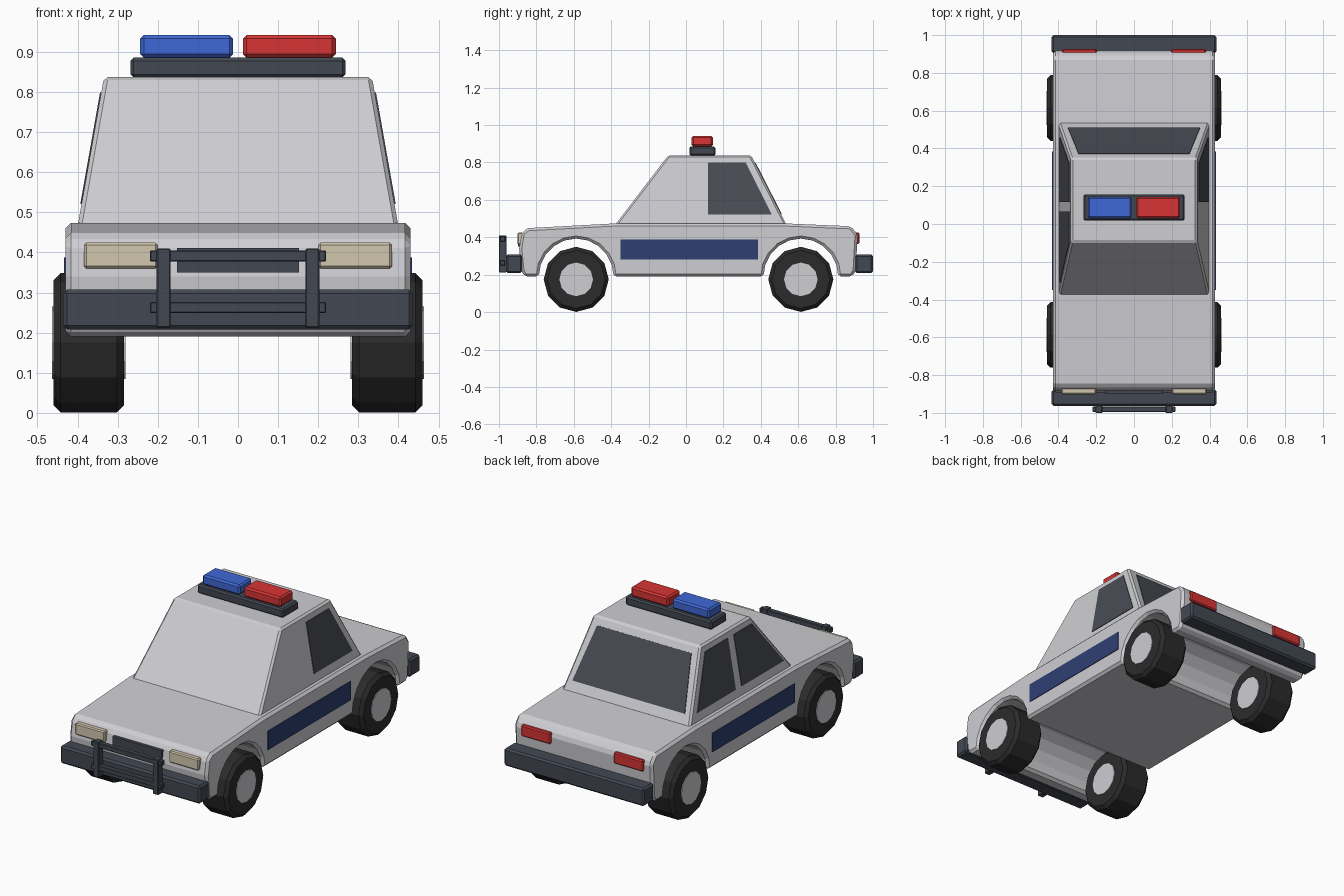
import bpy, bmesh, math
from mathutils import Vector

if "Cube" in bpy.data.objects:
    bpy.data.objects.remove(bpy.data.objects["Cube"])


def material(name, rgb):
    m = bpy.data.materials.new(name)
    m.diffuse_color = (*rgb, 1)
    m.use_nodes = True
    m.node_tree.nodes["Principled BSDF"].inputs["Base Color"].default_value = m.diffuse_color
    return m


PAINT = material("pale_grey_paint", (0.62, 0.62, 0.65))
DARK = material("slate_trim", (0.055, 0.065, 0.085))
GLASS = material("dark_glass", (0.065, 0.073, 0.09))
TYRE = material("black_rubber", (0.024, 0.024, 0.024))
NAVY = material("navy_stripe", (0.028, 0.05, 0.17))
RED = material("red_lamp", (0.68, 0.035, 0.035))
BLUE = material("blue_lamp", (0.05, 0.14, 0.68))
CREAM = material("cream_lamp", (0.65, 0.57, 0.42))


def finish(name, bm, mat, bevel=0, segments=1):
    bmesh.ops.recalc_face_normals(bm, faces=bm.faces)
    me = bpy.data.meshes.new(name)
    bm.to_mesh(me)
    bm.free()
    me.materials.append(mat)
    ob = bpy.data.objects.new(name, me)
    bpy.context.collection.objects.link(ob)
    if bevel:
        b = ob.modifiers.new("bevel", 'BEVEL')
        b.width, b.segments = bevel, segments
        b.limit_method, b.angle_limit = 'ANGLE', math.radians(38)
    return ob


def prism(name, points, offset, mat, bevel=0, segments=1):
    """Extrude a flat polygon along an offset vector."""
    bm = bmesh.new()
    face = bm.faces.new([bm.verts.new(p) for p in points])
    new = bmesh.ops.extrude_face_region(bm, geom=[face], use_keep_orig=True)
    verts = [g for g in new["geom"] if isinstance(g, bmesh.types.BMVert)]
    bmesh.ops.translate(bm, verts=verts, vec=Vector(offset))
    return finish(name, bm, mat, bevel, segments)


def box(name, x, y, z, mat, bevel=0.006):
    pts = [(x[0], y[0], z[0]), (x[1], y[0], z[0]), (x[1], y[1], z[0]), (x[0], y[1], z[0])]
    return prism(name, pts, (0, 0, z[1] - z[0]), mat, bevel)


def wheel_part(name, x, y, radius, width, mat, bevel=0):
    pts = []
    for i in range(12):
        a = math.tau * i / 12
        pts.append((x - width / 2, y + radius * math.cos(a), 0.175 + radius * math.sin(a)))
    return prism(name, pts, (width, 0, 0), mat, bevel)


AXLES = {"front": -0.587, "rear": 0.614}


def arch(yc):
    """Wheel arch outline, from the rear foot over to the front foot."""
    return [(yc + 0.2 * math.cos(math.pi * i / 10), 0.19 + 0.203 * math.sin(math.pi * i / 10))
            for i in range(11)]


# Lower body: side profile with through-going wheel arches
profile = [(-0.845, 0.449), (-0.38, 0.474), (0.53, 0.474), (0.882, 0.459), (0.918, 0.415),
           (0.907, 0.22), (0.887, 0.19)]
profile += arch(AXLES["rear"]) + arch(AXLES["front"])
profile += [(-0.862, 0.19), (-0.88, 0.22), (-0.892, 0.34), (-0.878, 0.425)]
prism("body", [(-0.43, y, z) for y, z in profile], (0.86, 0, 0), PAINT, 0.014)

# Cabin: tapered block
Z0, Z1 = 0.465, 0.838
bm = bmesh.new()
rings = []
for w, y0, y1, z in ((0.4, -0.38, 0.538, Z0), (0.334, -0.095, 0.348, Z1)):
    rings.append([bm.verts.new(p) for p in ((-w, y0, z), (w, y0, z), (w, y1, z), (-w, y1, z))])
bm.faces.new(rings[0])
bm.faces.new(rings[1])
for i in range(4):
    j = (i + 1) % 4
    bm.faces.new((rings[0][i], rings[0][j], rings[1][j], rings[1][i]))
finish("cabin", bm, PAINT, 0.01)


def blend(a, b, z):
    return a + (b - a) * (z - Z0) / (Z1 - Z0)


# Side windows: plates lying on the sloped cabin sides
def side_window(name, side, corners):
    pts = [(side * (blend(0.4, 0.334, z) - 0.003), y, z) for y, z in corners]
    prism(name, pts, (side * 0.006, 0, 0.001), GLASS)


rear_glass = [(0.117, 0.52), (0.459, 0.52), (0.32, 0.798), (0.117, 0.798)]
front_glass = [(0.065, 0.52), (-0.312, 0.52), (-0.098, 0.798), (0.065, 0.798)]
side_window("rear_window_right", 1, rear_glass)
side_window("rear_window_left", -1, rear_glass)
side_window("front_window_left", -1, front_glass)

# Back window
prism("back_window",
      [(x, blend(0.538, 0.348, z) - 0.003, z)
       for x, z in ((-0.35, 0.522), (0.35, 0.522), (0.293, 0.795), (-0.293, 0.795))],
      (0, 0.006, 0.003), GLASS)

# Roof light bar
box("light_bar_base", (-0.268, 0.268), (0.018, 0.157), (0.836, 0.886), DARK, 0.008)
box("light_bar_blue", (-0.244, -0.012), (0.03, 0.144), (0.886, 0.942), BLUE, 0.009)
box("light_bar_red", (0.012, 0.244), (0.03, 0.144), (0.886, 0.942), RED, 0.009)

# Bumpers, grille and push bar
box("front_bumper", (-0.436, 0.436), (-0.963, -0.876), (0.208, 0.308), DARK, 0.01)
box("rear_bumper", (-0.436, 0.436), (0.905, 1.0), (0.208, 0.308), DARK, 0.01)
box("grille", (-0.152, 0.152), (-0.899, -0.87), (0.35, 0.411), DARK, 0)
for z in (0.263, 0.391):
    box("push_bar_rail", (-0.22, 0.22), (-0.995, -0.967), (z - 0.014, z + 0.014), DARK, 0.003)

for side, label in ((-1, "left"), (1, "right")):
    def span(a, b):
        return tuple(sorted((side * a, side * b)))

    box("push_bar_post_" + label, span(0.168, 0.203), (-1.0, -0.96), (0.212, 0.41), DARK, 0.003)
    box("headlight_" + label, span(0.2, 0.384), (-0.902, -0.868), (0.36, 0.425), CREAM)
    box("taillight_" + label, span(0.197, 0.38), (0.895, 0.927), (0.363, 0.426), RED)
    box("door_stripe_" + label, span(0.427, 0.434), (-0.35, 0.384), (0.282, 0.388), NAVY, 0)
    # Wheels
    for end, y in AXLES.items():
        wheel_part(f"{end}_tyre_{label}", side * 0.372, y, 0.174, 0.176, TYRE, 0.018)
        wheel_part(f"{end}_rim_{label}", side * 0.372, y, 0.09, 0.184, PAINT)
